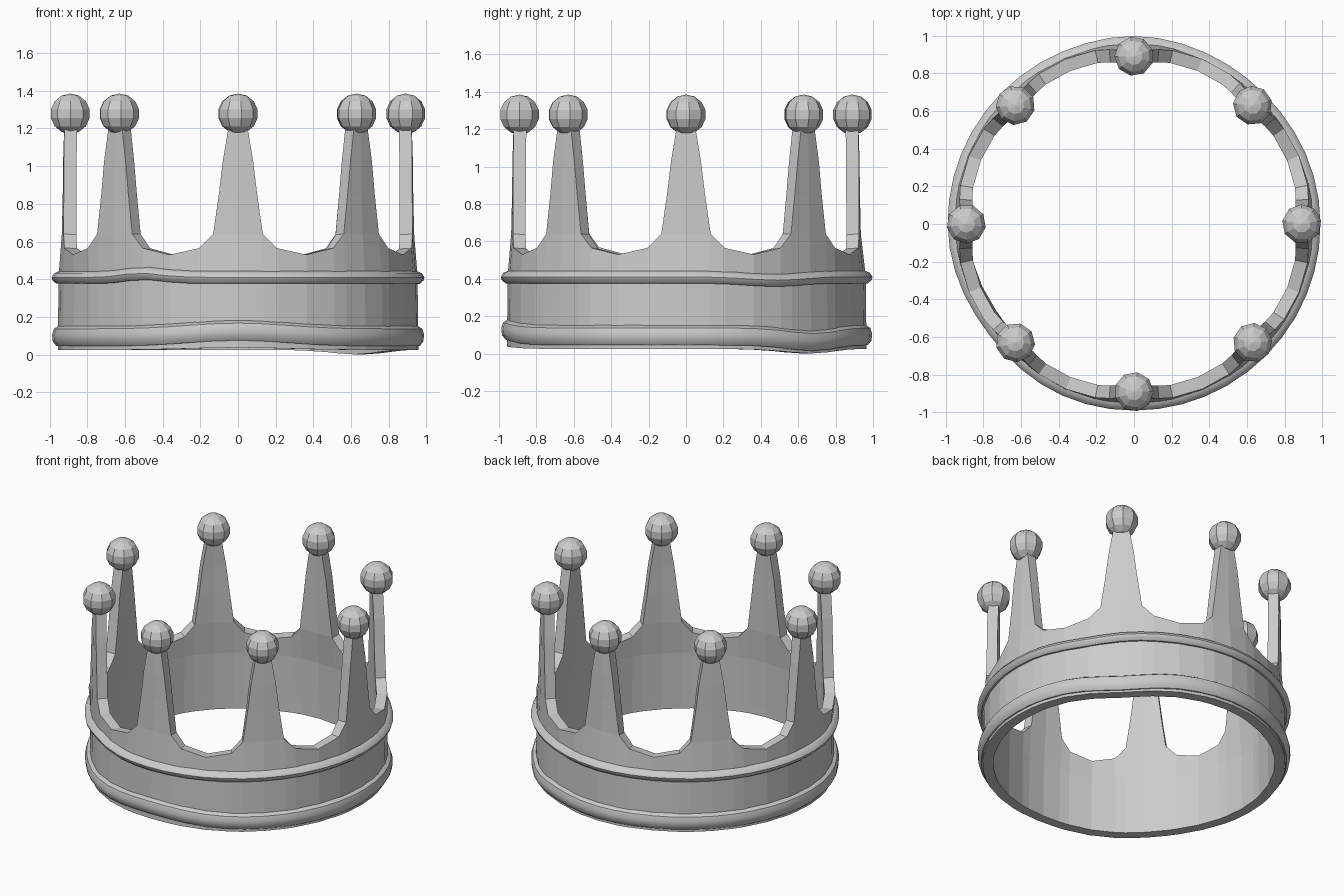
import bpy, bmesh
from math import sin, cos, pi, radians, degrees, exp

if "Cube" in bpy.data.objects:
    bpy.data.objects.remove(bpy.data.objects["Cube"])

N = 8  # number of points around the crown


def bump(deg, centre, width):
    d = (deg - centre + 180) % 360 - 180
    return exp(-(d / width) ** 2)


# gentle hand-made irregularities around the circle (-90 degrees is the front)
def wobble_r(deg):
    return -0.022 * bump(deg, 217, 22) - 0.012 * bump(deg, 45, 25) + 0.008 * bump(deg, 90, 15)


def low_dz(deg):
    return 0.03 * bump(deg, -90, 22) - 0.03 * bump(deg, 45, 15)


def high_dz(deg):
    return 0.022 * bump(deg, -122, 10) - 0.018 * bump(deg, 30, 14)


def polar(r, deg, z):
    a = radians(deg)
    return (r * cos(a), r * sin(a), z)


def make(name, bm):
    mesh = bpy.data.meshes.new(name)
    bm.to_mesh(mesh)
    bm.free()
    ob = bpy.data.objects.new(name, mesh)
    bpy.context.collection.objects.link(ob)
    return ob


def smooth(ob, angle):
    bpy.ops.object.select_all(action='DESELECT')
    ob.select_set(True)
    bpy.context.view_layer.objects.active = ob
    bpy.ops.object.shade_smooth_by_angle(angle=radians(angle))


# wall: one band with a scalloped top and eight tapering points
bm = bmesh.new()
columns = [(-12.6, 0.565), (-8.1, 0.64), (0, 0.64), (8.1, 0.64), (12.6, 0.565), (22.5, 0.53)]
grid = []
for k in range(N):
    for off, top in columns:
        deg = k * 45 + off
        r = 0.957 + wobble_r(deg)
        z0 = 0.025 + 0.8 * min(low_dz(deg), 0) + 0.4 * max(low_dz(deg), 0)
        r_top = 0.948 - 0.12 * (top - 0.53)
        grid.append([bm.verts.new(polar(rr, deg, z)) for rr, z in
                     ((r, z0), (r, 0.1), (r - 0.002, 0.26), (r - 0.004, 0.42), (r_top, top))])
for i, col in enumerate(grid):
    nxt = grid[(i + 1) % len(grid)]
    for j in range(4):
        bm.faces.new((col[j], nxt[j], nxt[j + 1], col[j + 1]))
for k in range(N):
    row = [grid[k * 6 + c][-1] for c in (1, 2, 3)]
    for half, z, r in ((0.102, 0.85, 0.93), (0.08, 1.03, 0.928), (0.048, 1.22, 0.922)):
        new = [bm.verts.new(polar(r, k * 45 + s * degrees(half / r), z)) for s in (-1, 0, 1)]
        for c in (0, 1):
            bm.faces.new((row[c], row[c + 1], new[c + 1], new[c]))
        row = new
wall = make("crown_wall", bm)
solid = wall.modifiers.new("thickness", 'SOLIDIFY')
solid.thickness = 0.068
solid.offset = -1


# trim rings: a rounded cross-section swept around the band
def ring(name, profile, dz):
    bm = bmesh.new()
    loops = []
    for i in range(48):
        deg = i * 7.5
        loops.append([bm.verts.new(polar(r + wobble_r(deg), deg, z + dz(deg))) for r, z in profile])
    n = len(profile)
    for i, a in enumerate(loops):
        b = loops[(i + 1) % 48]
        for j in range(n):
            bm.faces.new((a[j], b[j], b[(j + 1) % n], a[(j + 1) % n]))
    bmesh.ops.recalc_face_normals(bm, faces=bm.faces)
    smooth(make(name, bm), 35)


ring("lower_trim", [(0.93, 0.045), (0.965, 0.045), (0.984, 0.07), (0.988, 0.105),
                    (0.978, 0.137), (0.955, 0.152), (0.93, 0.152)], low_dz)
ring("upper_trim", [(0.93, 0.376), (0.965, 0.376), (0.985, 0.393), (0.99, 0.41),
                    (0.976, 0.432), (0.95, 0.443), (0.93, 0.443)], high_dz)

# faceted balls on the tips
for k in range(N):
    bpy.ops.mesh.primitive_uv_sphere_add(segments=9, ring_count=7, radius=0.107,
                                         location=polar(0.89, k * 45, 1.278),
                                         rotation=(0, 0, k * pi / 4))
    bpy.context.object.name = f"tip_ball_{k + 1}"
